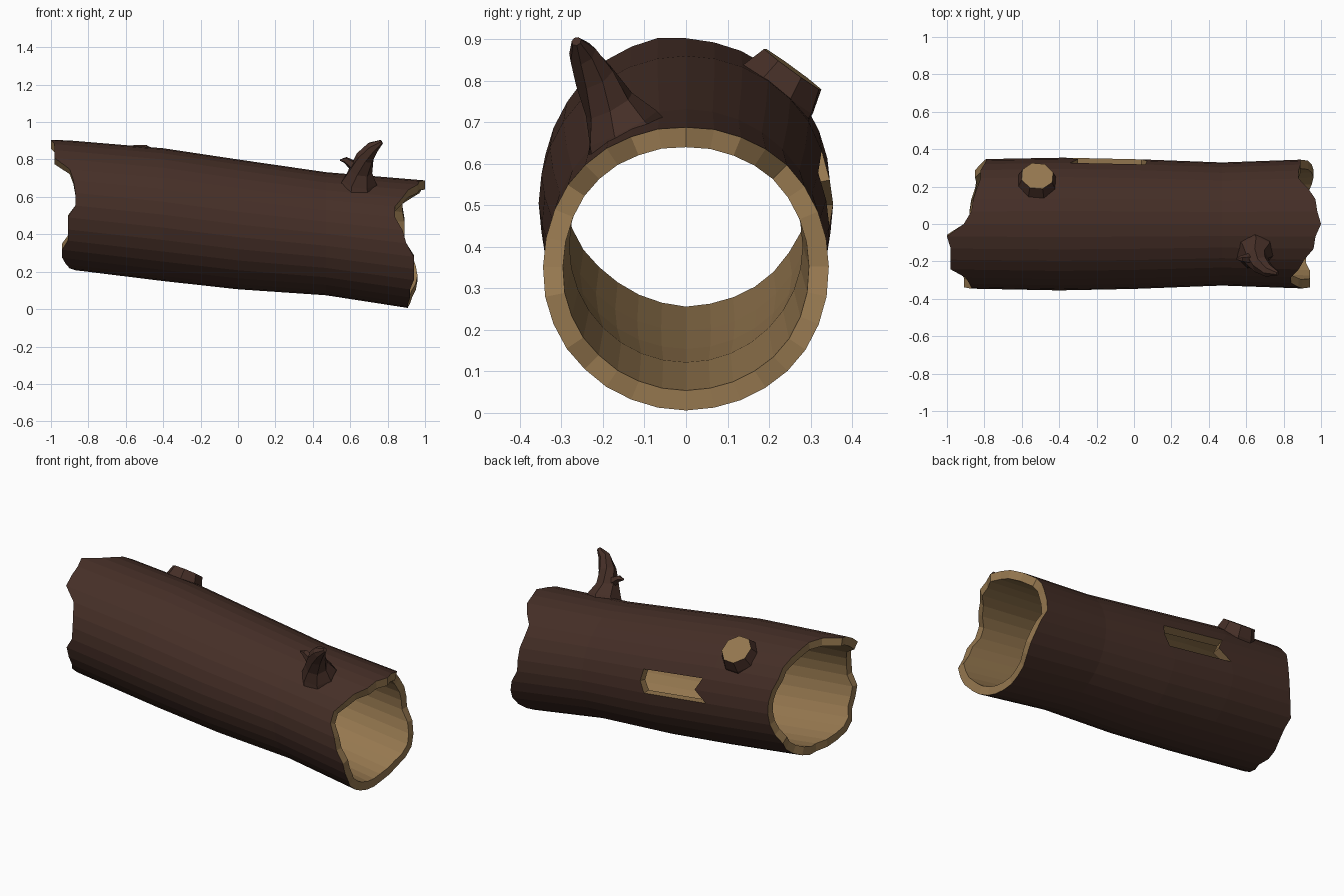
import bpy, bmesh
from math import sin, cos, tau
from mathutils import Vector

cube = bpy.data.objects.get("Cube")
if cube:
    bpy.data.objects.remove(cube)


def material(name, rgb):
    m = bpy.data.materials.new(name)
    m.use_nodes = True
    m.diffuse_color = (*rgb, 1)
    m.node_tree.nodes["Principled BSDF"].inputs["Base Color"].default_value = (*rgb, 1)
    return m


BARK = material("dark_bark", (0.06, 0.028, 0.02))
WOOD = material("tan_wood", (0.3, 0.185, 0.078))


def finish(name, bm):
    bmesh.ops.recalc_face_normals(bm, faces=bm.faces[:])
    mesh = bpy.data.meshes.new(name)
    bm.to_mesh(mesh)
    bm.free()
    mesh.materials.append(BARK)
    mesh.materials.append(WOOD)
    obj = bpy.data.objects.new(name, mesh)
    bpy.context.collection.objects.link(obj)
    return obj


# Log axis: x, centre height, radius
AXIS = [(-1, .567, .343), (-.4, .505, .355), (0, .453, .347), (.47, .403, .329), (1, .34, .348)]
SIDES = 32
WALL = 0.048


def log_point(x, k, inset):
    for (x0, c0, r0), (x1, c1, r1) in zip(AXIS, AXIS[1:]):
        if x <= x1:
            break
    t = (x - x0) / (x1 - x0)
    c, r = c0 + t * (c1 - c0), r0 + t * (r1 - r0) - inset
    a = tau * k / SIDES
    return Vector((x, -r * sin(a), c + r * cos(a)))


# Ragged ends in hundredths, counted from the top round the front
LEFT = [91, 100, 98, 98, 98, 90, 88, 87, 87, 91, 91, 91, 94, 94, 92, 90,
        87, 88, 87, 85, 84, 85, 82, 80, 79, 79, 80, 82, 82, 84, 86, 87]
RIGHT = [100, 97, 96, 91, 88, 84, 84, 88, 90, 94, 94, 94, 92, 92, 91, 91,
         91, 91, 92, 93, 95, 96, 95, 93, 89, 89, 89, 88, 88, 93, 97, 98]

# Slot through the back wall: start and end x for each edge line
SLOT = {24: (-.38, .04), 25: (-.3, .07), 26: (-.34, .06)}
SLOT_COLUMNS = (24, 25)
SLOT_SPAN = 1


def hollow_log():
    bm = bmesh.new()
    skins = []
    for inset in (0, WALL):
        grid = []
        for k in range(SIDES):
            a, b = SLOT.get(k, (-.4, 0))
            xs = (-LEFT[k] / 100, a, b, .47, RIGHT[k] / 100)
            grid.append([bm.verts.new(log_point(x, k, inset)) for x in xs])
        skins.append(grid)
    outer, inner = skins
    for k in range(SIDES):
        n = (k + 1) % SIDES
        for i in range(4):
            if k in SLOT_COLUMNS and i == SLOT_SPAN:
                continue
            for grid, mat in ((outer, 0), (inner, 1)):
                bm.faces.new((grid[k][i], grid[n][i], grid[n][i + 1], grid[k][i + 1])).material_index = mat
    # Broken rims and slot edges join the two skins
    partner = {o: v for ro, ri in zip(outer, inner) for o, v in zip(ro, ri)}
    for e in [e for e in bm.edges if e.is_boundary and all(v in partner for v in e.verts)]:
        p, q = e.verts
        bm.faces.new((p, q, partner[q], partner[p])).material_index = 1
    return finish("hollow_log", bm)


def branch(name, path, radii, sides, cap_mat=0):
    bm = bmesh.new()
    path = [Vector(p) for p in path]
    rings = []
    for i, (p, r) in enumerate(zip(path, radii)):
        d = path[min(i + 1, len(path) - 1)] - path[max(i - 1, 0)]
        q = d.to_track_quat("Z", "Y")
        rings.append([bm.verts.new(p + q @ Vector((r * cos(tau * (j + .5) / sides),
                                                   r * sin(tau * (j + .5) / sides), 0)))
                      for j in range(sides)])
    for lo, hi in zip(rings, rings[1:]):
        for j in range(sides):
            n = (j + 1) % sides
            bm.faces.new((lo[j], lo[n], hi[n], hi[j]))
    bm.faces.new(rings[0])
    bm.faces.new(rings[-1]).material_index = cap_mat
    return finish(name, bm)


hollow_log()

# Sawn stub on the back
branch("sawn_stub", [(-.52, .19, .735), (-.52, .222, .78), (-.517, .257, .828)],
       [.113, .109, .089], 8, cap_mat=1)

# Curved broken branch with its side twig
branch("broken_branch",
       [(.645, -.14, .65), (.65, -.155, .685), (.655, -.185, .74), (.68, -.22, .81),
        (.72, -.25, .865), (.768, -.264, .895)],
       [.11, .095, .064, .05, .035, .012], 7)
branch("side_twig", [(.65, -.185, .745), (.605, -.185, .775), (.575, -.185, .797), (.546, -.185, .797)],
       [.032, .026, .018, .004], 5)
